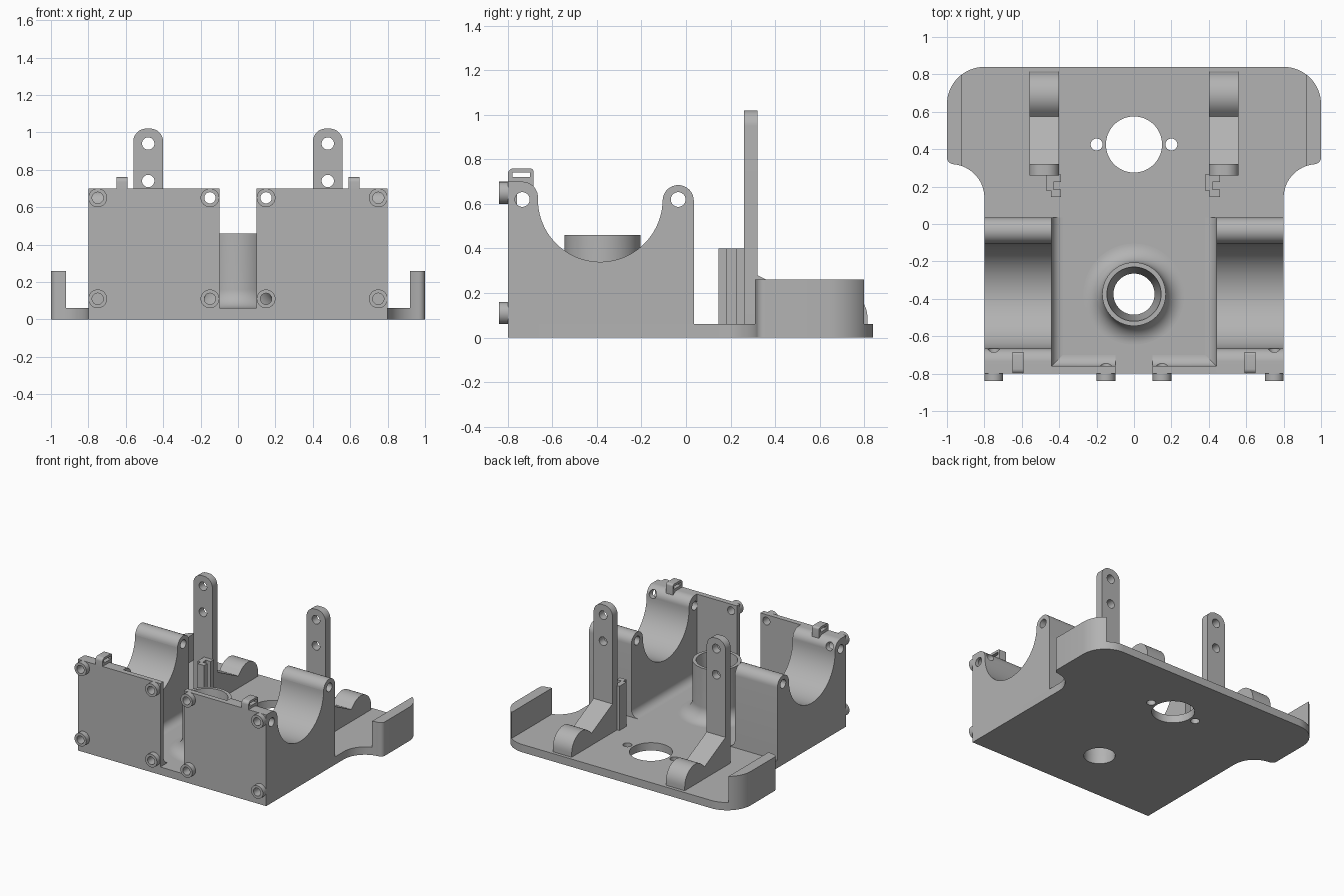
import bpy, bmesh
from math import sin, cos, pi, radians
from mathutils import Vector

if "Cube" in bpy.data.objects:
    bpy.data.objects.remove(bpy.data.objects["Cube"])

GREY = (0.45, 0.45, 0.45, 1)
grey = bpy.data.materials.new("plain grey")
grey.use_nodes = True
grey.diffuse_color = GREY
grey.node_tree.nodes["Principled BSDF"].inputs["Base Color"].default_value = GREY


def arc(cx, cy, r, a, b, n=16):
    angles = [radians(a + (b - a) * i / n) for i in range(n + 1)]
    return [(cx + r * cos(t), cy + r * sin(t)) for t in angles]


def circle(cx, cy, r, n=40):
    return arc(cx, cy, r, 0, 360, n)[:-1]


def rect(u0, v0, u1, v1):
    return [(u0, v0), (u1, v0), (u1, v1), (u0, v1)]


def flip(points, s):
    return [(s * u, v) for u, v in points]


def finish(obj):
    obj.data.materials.clear()
    obj.data.materials.append(grey)
    bpy.ops.object.select_all(action='DESELECT')
    obj.select_set(True)
    bpy.context.view_layer.objects.active = obj
    bpy.ops.object.shade_smooth_by_angle(angle=radians(30))
    return obj


def to_object(bm, name):
    bmesh.ops.remove_doubles(bm, verts=bm.verts, dist=0.0002)
    bmesh.ops.recalc_face_normals(bm, faces=bm.faces)
    mesh = bpy.data.meshes.new(name)
    bm.to_mesh(mesh)
    bm.free()
    obj = bpy.data.objects.new(name, mesh)
    bpy.context.collection.objects.link(obj)
    return finish(obj)


def evaluated_mesh(obj):
    graph = bpy.context.evaluated_depsgraph_get()
    return bpy.data.meshes.new_from_object(obj.evaluated_get(graph))


def slab(name, axis, a, b, *loops):
    """Extrude an outline (and holes) along an axis from a to b."""
    curve = bpy.data.curves.new(name, 'CURVE')
    curve.dimensions = '2D'
    curve.fill_mode = 'BOTH'
    curve.extrude = abs(b - a) / 2
    for loop in loops:
        spline = curve.splines.new('POLY')
        spline.points.add(len(loop) - 1)
        for p, (u, v) in zip(spline.points, loop):
            p.co = (u, v, 0, 1)
        spline.use_cyclic_u = True
    temp = bpy.data.objects.new("temp", curve)
    bpy.context.collection.objects.link(temp)
    mesh = evaluated_mesh(temp)
    bpy.data.objects.remove(temp)
    bm = bmesh.new()
    bm.from_mesh(mesh)
    bpy.data.meshes.remove(mesh)
    for vert in bm.verts:
        u, v, w = vert.co
        w += (a + b) / 2
        vert.co = {'x': (w, u, v), 'y': (u, w, v), 'z': (u, v, w)}[axis]
    return to_object(bm, name)


def drill(obj, x, z, r, y0, y1):
    cutter = slab("cutter", 'y', y0, y1, circle(x, z, r))
    mod = obj.modifiers.new("hole", 'BOOLEAN')
    mod.operation = 'DIFFERENCE'
    mod.solver = 'EXACT'
    mod.object = cutter
    mesh = evaluated_mesh(obj)
    obj.modifiers.clear()
    obj.data = mesh
    bpy.data.objects.remove(cutter)
    finish(obj)


FLOOR = 0.06

# Base plate with flared, rounded rear
flare = arc(0.98, 0.14, 0.18, 180, 95) + arc(0.965, 0.355, 0.035, -80, 0, 6)
corner = arc(0.8, 0.64, 0.2, 0, 90)
half = [(0.8, -0.8)] + flare + corner
slab("base_plate", 'z', 0, FLOOR, half + flip(half, -1)[::-1],
     circle(0, 0.425, 0.15, 64), circle(0.2, 0.425, 0.032),
     circle(-0.2, 0.425, 0.032), circle(0, -0.375, 0.11, 64))

# Hollow post with flared foot
profile = [(0.11, FLOOR), (0.145, 0.46), (0.17, 0.46)] + arc(0.27, 0.16, 0.1, 180, 270)
bm = bmesh.new()
verts = [bm.verts.new((r, -0.375, z)) for r, z in profile]
edges = [bm.edges.new((verts[i - 1], verts[i])) for i in range(len(verts))]
bmesh.ops.spin(bm, geom=verts + edges, cent=(0, -0.375, 0), axis=(0, 0, 1),
               angle=2 * pi, steps=64)
to_object(bm, "hollow_post")

# Outlines shared by both sides
cradle = ([(-0.8, FLOOR), (0.035, FLOOR)] + arc(-0.035, 0.615, 0.07, 0, 180)
          + arc(-0.385, 0.62, 0.28, 0, -180, 40)
          + arc(-0.735, 0.63, 0.07, 0, 90) + [(-0.8, 0.70)])
ear_holes = [circle(-0.735, 0.62, 0.033), circle(-0.035, 0.62, 0.033)]
clip = ([(-0.8, 0.68), (-0.685, 0.68)] + arc(-0.7, 0.745, 0.015, 0, 90, 5)
        + arc(-0.775, 0.735, 0.025, 90, 180, 6))
upright = ([(0.4, FLOOR), (0.56, FLOOR)] + arc(0.49, 0.95, 0.07, 0, 90)
           + arc(0.47, 0.95, 0.07, 90, 180))
brace = ([(0.32, FLOOR), (0.32, 0.28), (0.575, 0.152)]
         + arc(0.69, 0.09, 0.125, 135, 0) + [(0.815, FLOOR)])
side_fillet = [(0.44, FLOOR)] + arc(0.38, 0.12, 0.06, 0, -90, 10)
front_fillet = [(-0.76, FLOOR)] + arc(-0.70, 0.12, 0.06, 180, 270, 10)
tab_flare = [p for p in flare if p[0] > 0.92]
tab_corner = [p for p in corner if p[0] > 0.92]
tab = [(0.92, 0.31)] + tab_flare + tab_corner + [(0.92, 0.8)]

for s, side in ((1, "left"), (-1, "right")):
    # Side cradle with bearing trough and screw holes
    block = slab(side + "_cradle", 'x', s * 0.44, s * 0.8, cradle, *ear_holes)
    drill(block, s * 0.75, 0.65, 0.03, -0.9, -0.55)
    drill(block, s * 0.75, 0.11, 0.03, -0.9, -0.76)

    # Front wall
    slab(side + "_front_wall", 'y', -0.8, -0.76,
         flip(rect(0.1, FLOOR, 0.44, 0.70), s),
         circle(s * 0.15, 0.65, 0.03), circle(s * 0.15, 0.11, 0.03))

    # Fillets where the walls meet the floor
    slab(side + "_side_fillet", 'y', -0.76, 0.035, flip(side_fillet, s))
    rib = slab(side + "_front_fillet", 'x', s * 0.1, s * 0.44, front_fillet)
    drill(rib, s * 0.15, 0.11, 0.03, -0.9, -0.68)

    # Screw bosses
    for x in (0.15, 0.75):
        for z in (0.11, 0.65):
            slab(side + "_screw_boss", 'y', -0.84, -0.8,
                 circle(s * x, z, 0.05), circle(s * x, z, 0.03))

    # Cable loop on top of the front ear
    slab(side + "_cable_loop", 'x', s * 0.59, s * 0.65, clip,
         rect(-0.78, 0.72, -0.70, 0.742))

    # Drilled upright and its brace
    slab(side + "_upright", 'y', 0.26, 0.32, flip(upright, s),
         circle(s * 0.48, 0.94, 0.033), circle(s * 0.48, 0.74, 0.033))
    slab(side + "_brace", 'x', s * 0.4, s * 0.56, brace)

    # Rear side tab
    slab(side + "_tab", 'z', FLOOR, 0.26, flip(tab, s))

# Slotted board holders in front of the uprights
for side, shift in (("left", 0.85), ("right", 0)):
    holder = [(-0.47, 0.265), (-0.39, 0.265), (-0.39, 0.225), (-0.43, 0.225),
              (-0.43, 0.185), (-0.39, 0.185), (-0.39, 0.145), (-0.445, 0.145),
              (-0.445, 0.18), (-0.47, 0.18)]
    slab(side + "_board_holder", 'z', FLOOR, 0.4, [(x + shift, y) for x, y in holder])
